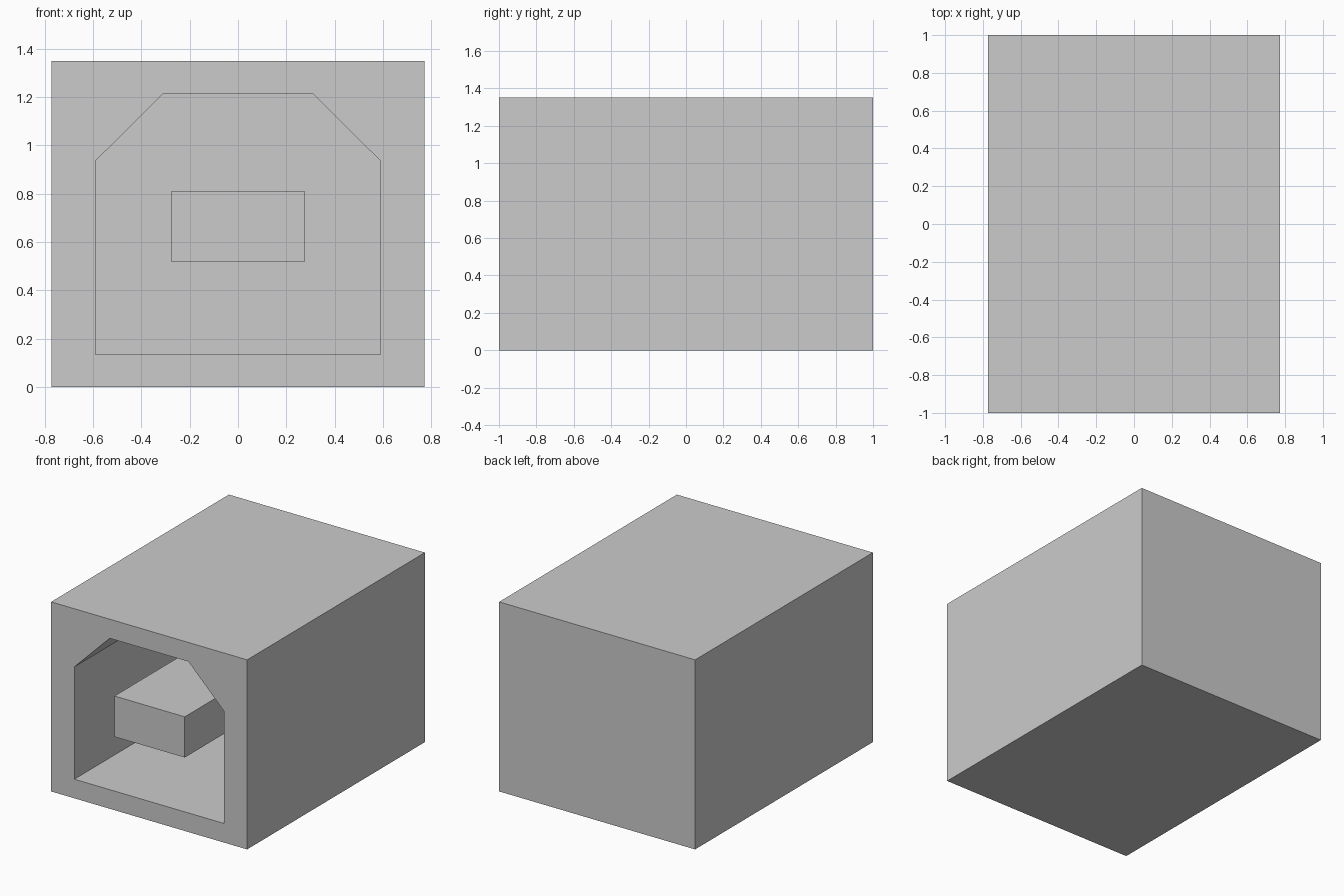
import bpy
import bmesh

# Remove the default cube
cube = bpy.data.objects.get("Cube")
if cube:
    bpy.data.objects.remove(cube, do_unlink=True)

FRONT, BACK = -1.0, 1.0
HALF_WIDTH, HEIGHT = 0.772, 1.35
POCKET_BACK = 0.6

grey = bpy.data.materials.new("light_grey")
grey.use_nodes = True
colour = (0.6, 0.6, 0.6, 1.0)
grey.diffuse_color = colour
grey.node_tree.nodes["Principled BSDF"].inputs["Base Color"].default_value = colour


def prism(name, profile, y0, y1):
    """Extrude an (x, z) profile along y, with flat faces."""
    bm = bmesh.new()
    face = bm.faces.new([bm.verts.new((x, y0, z)) for x, z in profile])
    extruded = bmesh.ops.extrude_face_region(bm, geom=[face])["geom"]
    verts = [v for v in extruded if isinstance(v, bmesh.types.BMVert)]
    bmesh.ops.translate(bm, verts=verts, vec=(0, y1 - y0, 0))
    bmesh.ops.recalc_face_normals(bm, faces=bm.faces)
    mesh = bpy.data.meshes.new(name)
    bm.to_mesh(mesh)
    bm.free()
    mesh.materials.append(grey)
    obj = bpy.data.objects.new(name, mesh)
    bpy.context.collection.objects.link(obj)
    return obj


def mirrored(right_side):
    """Complete a profile listed bottom to top on +x."""
    return right_side + [(-x, z) for x, z in reversed(right_side)]


# Outer housing
housing = prism("housing", mirrored([(HALF_WIDTH, 0), (HALF_WIDTH, HEIGHT)]), FRONT, BACK)

# Pocket with chamfered upper corners, cut into the front
cutter = prism("pocket_cutter",
               mirrored([(0.589, 0.136), (0.589, 0.936), (0.31, 1.214)]),
               FRONT - 0.1, POCKET_BACK)
cutter.hide_render = True
cutter.hide_viewport = True
cutter.display_type = 'WIRE'
cut = housing.modifiers.new("pocket", 'BOOLEAN')
cut.operation = 'DIFFERENCE'
cut.solver = 'EXACT'
cut.object = cutter

# Central tongue standing out from the back of the pocket
prism("tongue", mirrored([(0.277, 0.52), (0.277, 0.81)]), FRONT + 0.005, POCKET_BACK)
